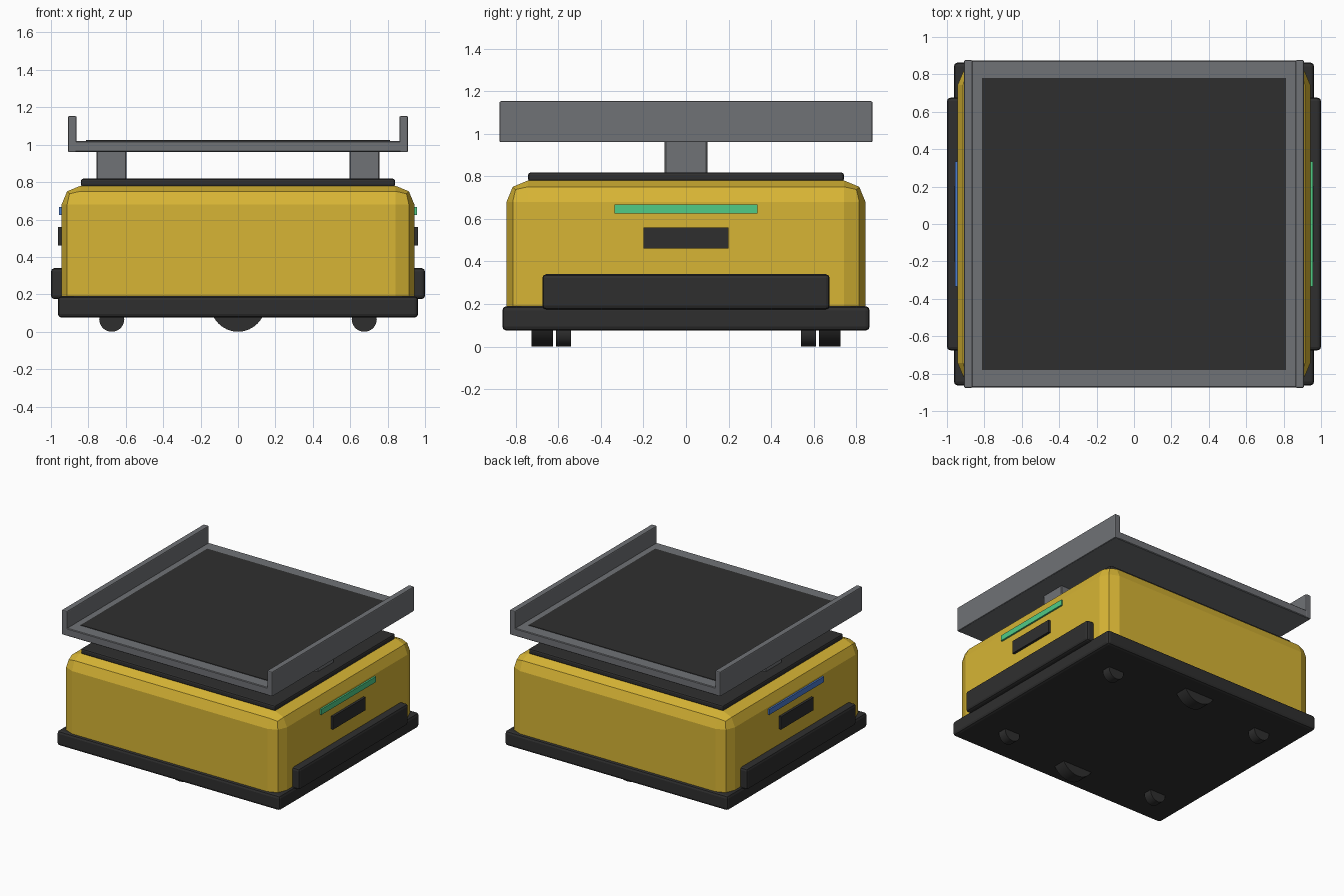
import bpy
import bmesh
import math
from mathutils import Matrix

old = bpy.data.objects.get("Cube")
if old:
    bpy.data.objects.remove(old, do_unlink=True)


def material(name, r, g, b):
    m = bpy.data.materials.new(name)
    m.use_nodes = True
    m.diffuse_color = (r, g, b, 1)
    m.node_tree.nodes["Principled BSDF"].inputs["Base Color"].default_value = (r, g, b, 1)
    return m


YELLOW = material("yellow paint", 0.68, 0.46, 0.035)
DARK = material("dark rubber", 0.028, 0.028, 0.028)
GREY = material("grey metal", 0.162, 0.168, 0.18)
GREEN = material("green light", 0.08, 0.60, 0.24)
BLUE = material("blue light", 0.07, 0.20, 0.62)


def finish(name, bm, mat):
    mesh = bpy.data.meshes.new(name)
    bm.to_mesh(mesh)
    bm.free()
    mesh.materials.append(mat)
    obj = bpy.data.objects.new(name, mesh)
    bpy.context.collection.objects.link(obj)
    return obj


def box(name, xs, ys, zs, mat, bevel=0, segments=2):
    """Box between pairs of limits, with optional rounded edges."""
    bm = bmesh.new()
    bmesh.ops.create_cube(bm, size=1)
    for v in bm.verts:
        for axis, (lo, hi) in enumerate((xs, ys, zs)):
            v.co[axis] = lo if v.co[axis] < 0 else hi
    if bevel:
        bmesh.ops.bevel(bm, geom=bm.edges[:], offset=bevel, segments=segments,
                        profile=0.5, affect='EDGES')
    return finish(name, bm, mat)


def wheel(name, x, y, radius, width):
    """Wheel that rolls along x and rests on the ground."""
    bm = bmesh.new()
    bmesh.ops.create_cone(bm, cap_ends=True, segments=32, radius1=radius,
                          radius2=radius, depth=width,
                          matrix=Matrix.Translation((x, y, radius))
                          @ Matrix.Rotation(math.pi / 2, 4, 'X'))
    obj = finish(name, bm, DARK)
    bpy.ops.object.select_all(action='DESELECT')
    obj.select_set(True)
    bpy.context.view_layer.objects.active = obj
    bpy.ops.object.shade_smooth_by_angle(angle=math.radians(40))


# Chassis
box("base_skirt", (-0.963, 0.963), (-0.863, 0.863), (0.075, 0.19), DARK, 0.02)
box("body_shell", (-0.943, 0.943), (-0.843, 0.843), (0.085, 0.78), YELLOW, 0.1)
box("top_plate", (-0.84, 0.84), (-0.742, 0.742), (0.775, 0.818), DARK, 0.012)

# Load deck
box("deck", (-0.908, 0.908), (-0.875, 0.875), (0.96, 1.02), GREY, 0.005, 1)
box("deck_mat", (-0.812, 0.812), (-0.78, 0.78), (1.015, 1.024), DARK)

# Parts repeated on both sides
for side, s, light in (("left", 1, GREEN), ("right", -1, BLUE)):
    def span(a, b):
        return tuple(sorted((s * a, s * b)))

    box(side + "_bumper", span(0.92, 1.0), (-0.675, 0.675), (0.175, 0.34), DARK, 0.018)
    box(side + "_sensor", span(0.92, 0.962), (-0.2, 0.2), (0.46, 0.56), DARK)
    box(side + "_light_strip", span(0.92, 0.956), (-0.335, 0.335), (0.625, 0.668), light)
    box(side + "_lift_post", span(0.595, 0.757), (-0.1, 0.1), (0.80, 0.97), GREY, 0.006, 1)
    box(side + "_deck_rail", span(0.863, 0.909), (-0.876, 0.876), (0.96, 1.153), GREY, 0.007)

# Wheels
for end, t in (("front", -1), ("back", 1)):
    wheel(end + "_drive_wheel", 0, t * 0.675, 0.147, 0.1)
    for side, s in (("left", 1), ("right", -1)):
        wheel(f"{end}_{side}_caster", s * 0.675, t * 0.575, 0.067, 0.07)
